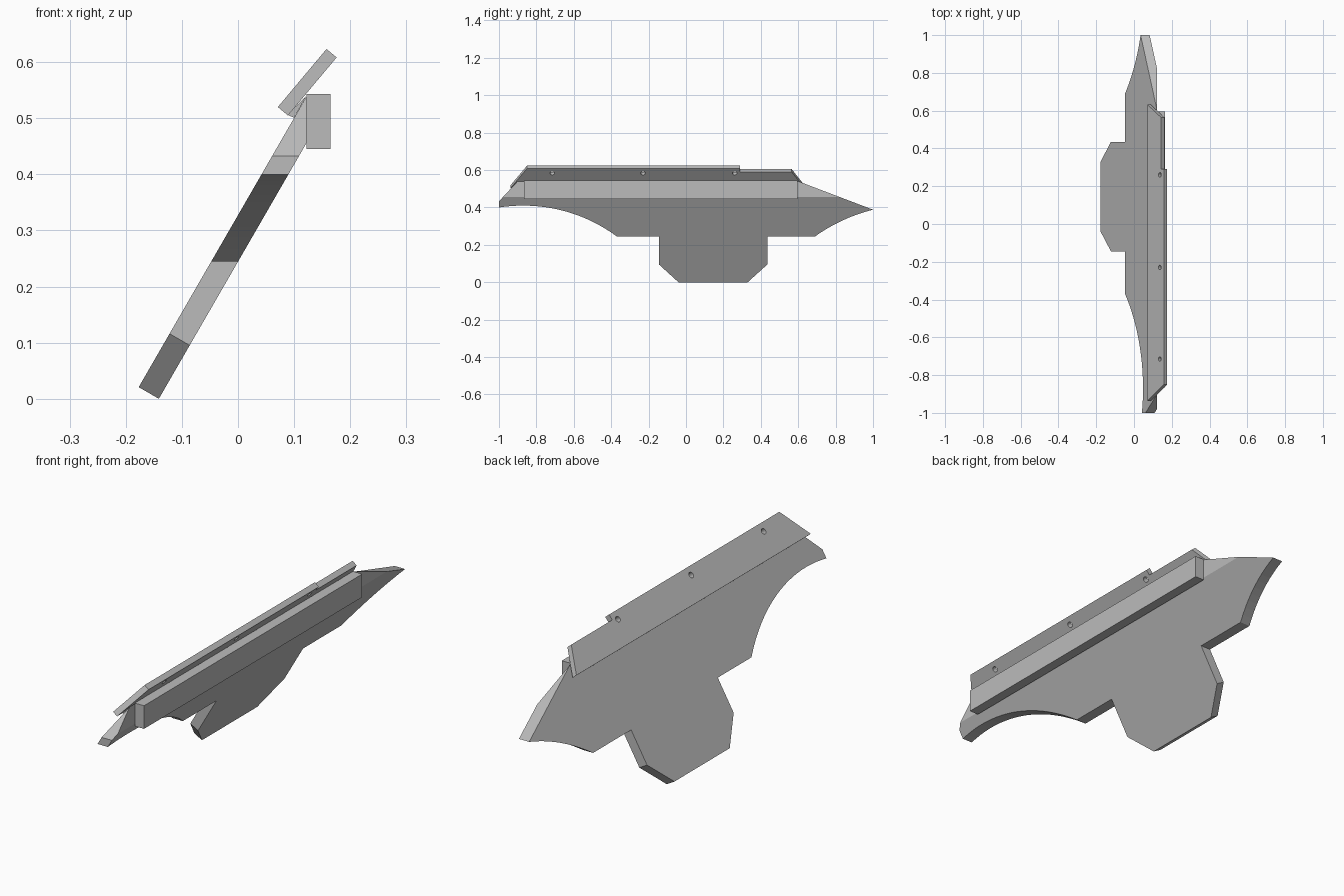
import bpy, bmesh, math
from mathutils import Vector, Matrix

cube = bpy.data.objects.get("Cube")
if cube:
    bpy.data.objects.remove(cube)

grey = bpy.data.materials.new("plain_grey")
grey.use_nodes = True
grey.diffuse_color = (0.5, 0.5, 0.5, 1)
grey.node_tree.nodes["Principled BSDF"].inputs["Base Color"].default_value = (0.5, 0.5, 0.5, 1)


def prism(name, points, offset, cut=None):
    """Extrude a flat outline by an offset; optionally trim beyond a plane (point, normal)."""
    bm = bmesh.new()
    face = bm.faces.new([bm.verts.new(p) for p in points])
    ext = bmesh.ops.extrude_face_region(bm, geom=[face], use_keep_orig=True)
    verts = [g for g in ext["geom"] if isinstance(g, bmesh.types.BMVert)]
    bmesh.ops.translate(bm, verts=verts, vec=offset)
    if cut:
        geom = bm.verts[:] + bm.edges[:] + bm.faces[:]
        bmesh.ops.bisect_plane(bm, geom=geom, plane_co=cut[0], plane_no=cut[1], clear_outer=True)
        bmesh.ops.holes_fill(bm, edges=[e for e in bm.edges if e.is_boundary])
    bmesh.ops.recalc_face_normals(bm, faces=bm.faces)
    mesh = bpy.data.meshes.new(name)
    bm.to_mesh(mesh)
    bm.free()
    mesh.materials.append(grey)
    obj = bpy.data.objects.new(name, mesh)
    bpy.context.collection.objects.link(obj)
    return obj


# Leaning plane shared by the blade and tab
LEAN = math.radians(60)
THICK = 0.0415
up = Vector((math.cos(LEAN), 0, math.sin(LEAN)))
out = Vector((math.sin(LEAN), 0, -math.cos(LEAN)))
base = Vector((-0.177, 0, THICK * math.cos(LEAN)))


def on_plane(y, z):
    return base + up * ((z - base.z) / up.z) + Vector((0, y, 0))


# Main blade: concave front arc, pointed rear, trimmed upright where the rail sits
RADIUS, ARC_Y, ARC_TOP, STEPS = 0.84, -0.87, 0.41, 20
outline = []
for i in range(STEPS + 1):
    y = -1 + 0.63 * i / STEPS
    outline.append((y, ARC_TOP - RADIUS + math.sqrt(RADIUS ** 2 - (y - ARC_Y) ** 2)))
start, bend, tip = Vector((0.69, 0.245)), Vector((0.83, 0.345)), Vector((1.0, 0.388))
for i in range(11):
    t = i / 10
    outline.append(tuple(start * (1 - t) ** 2 + bend * 2 * t * (1 - t) + tip * t * t))
outline += [(0.6, 0.54), (-0.9, 0.54), (-1, 0.433)]
prism("blade", [on_plane(y, z) for y, z in outline], Vector((THICK / out.x, 0, 0)),
      ((0.122, 0, 0), (1, 0, 0)))

# Lower tab with chamfered corners, square to the blade
tab = [(-0.145, 0.32), (-0.145, 0.11), (-0.04, 0), (0.33, 0), (0.435, 0.11), (0.435, 0.32)]
prism("lower_tab", [base + up * s + Vector((0, y, 0)) for y, s in tab], out * THICK,
      ((0, 0, 0.246), (0, 0, 1)))

# Side rail
rail = [(0.122, -0.865, 0.445), (0.165, -0.865, 0.445), (0.165, -0.865, 0.543), (0.122, -0.865, 0.543)]
prism("side_rail", rail, Vector((0, 1.461, 0)))

# Top strip with slanted ends and a stepped rear edge
TILT = math.radians(50)
s_up = Vector((math.cos(TILT), 0, math.sin(TILT)))
s_out = Vector((math.sin(TILT), 0, -math.cos(TILT)))
s_base = Vector((0.071, 0, 0.52))
shape = [(-0.937, 0), (0.632, 0), (0.565, 0.111), (0.29, 0.111), (0.29, 0.135), (-0.85, 0.135)]
strip = prism("top_strip", [s_base + s_up * s + Vector((0, y, 0)) for y, s in shape], s_out * 0.0235)

# Screw holes through the strip
for y in (-0.715, -0.23, 0.26):
    bm = bmesh.new()
    bmesh.ops.create_cone(bm, cap_ends=True, segments=20, radius1=0.012, radius2=0.012, depth=0.1)
    spin = Vector((0, 0, 1)).rotation_difference(s_out).to_matrix().to_4x4()
    place = Matrix.Translation(s_base + s_up * 0.102 + Vector((0, y, 0))) @ spin
    bmesh.ops.transform(bm, matrix=place, verts=bm.verts)
    mesh = bpy.data.meshes.new("hole_cutter")
    bm.to_mesh(mesh)
    bm.free()
    cutter = bpy.data.objects.new("hole_cutter", mesh)
    cutter.hide_render = True
    bpy.context.collection.objects.link(cutter)
    mod = strip.modifiers.new("hole", 'BOOLEAN')
    mod.operation, mod.solver, mod.object = 'DIFFERENCE', 'EXACT', cutter
    bpy.context.view_layer.objects.active = strip
    bpy.ops.object.modifier_apply(modifier=mod.name)
    bpy.data.objects.remove(cutter)

# Fillet wedge joining the strip to the blade
wedge = [(0.088, -0.9, 0.506), (0.1, -0.9, 0.501), (0.122, -0.9, 0.54)]
prism("strip_wedge", wedge, Vector((0, 1.5, 0)))
